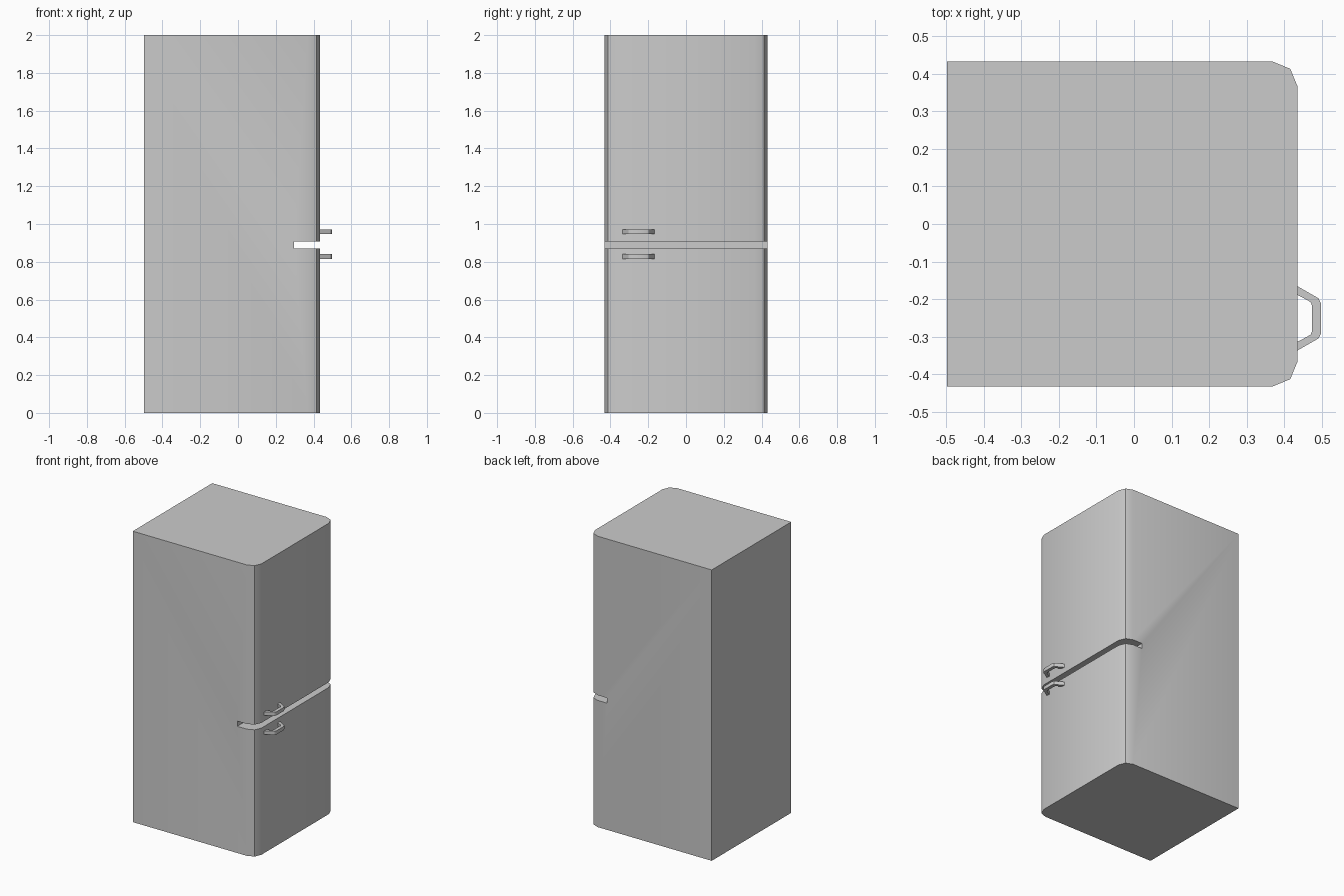
import bpy, bmesh
from mathutils import Vector

if "Cube" in bpy.data.objects:
    bpy.data.objects.remove(bpy.data.objects["Cube"])


def extrude_profile(name, points, direction):
    """Solid from a closed planar outline pushed along a direction."""
    bm = bmesh.new()
    face = bm.faces.new([bm.verts.new(p) for p in points])
    res = bmesh.ops.extrude_face_region(bm, geom=[face])
    moved = [g for g in res["geom"] if isinstance(g, bmesh.types.BMVert)]
    bmesh.ops.translate(bm, verts=moved, vec=Vector(direction))
    bmesh.ops.recalc_face_normals(bm, faces=bm.faces)
    return bm


def finish(name, bm):
    mesh = bpy.data.meshes.new(name)
    bm.to_mesh(mesh)
    bm.free()
    obj = bpy.data.objects.new(name, mesh)
    bpy.context.collection.objects.link(obj)
    bpy.ops.object.select_all(action='DESELECT')
    obj.select_set(True)
    bpy.context.view_layer.objects.active = obj
    bpy.ops.object.shade_smooth_by_angle(angle=0.53)
    return obj


BACK, FRONT, HALF_W = -0.498, 0.435, 0.432
GAP_X, GAP_LOW, GAP_HIGH = 0.297, 0.871, 0.907

# Cabinet: side profile with the gap between the two doors
side = [(BACK, 0), (FRONT, 0), (FRONT, GAP_LOW), (GAP_X, GAP_LOW),
        (GAP_X, GAP_HIGH), (FRONT, GAP_HIGH), (FRONT, 2), (BACK, 2)]
bm = extrude_profile("cabinet", [(x, -HALF_W, z) for x, z in side],
                     (0, 2 * HALF_W, 0))

# Rounded vertical door edges
door_edges = [e for e in bm.edges
              if all(abs(v.co.x - FRONT) < 1e-4 for v in e.verts)
              and abs(e.verts[0].co.y - e.verts[1].co.y) < 1e-4]
bmesh.ops.bevel(bm, geom=door_edges, offset=0.066, segments=2,
                profile=0.5, affect='EDGES')
finish("cabinet", bm)

# Handles: half outline (x, distance from the handle middle), mirrored
outer = [(FRONT - 0.003, 0.087), (0.481, 0.059), (0.491, 0.053),
         (0.497, 0.041)]
inner = [(0.474, 0.033), (0.470, 0.043), (0.462, 0.048),
         (FRONT - 0.003, 0.064)]
MID_Y, THICK = -0.251, 0.025
half = [(x, MID_Y + d) for x, d in outer]
half += [(x, MID_Y - d) for x, d in reversed(outer)]
half += [(x, MID_Y - d) for x, d in reversed(inner)]
half += [(x, MID_Y + d) for x, d in inner]
for name, z in (("upper_handle", 0.946), ("lower_handle", 0.815)):
    bm = extrude_profile(name, [(x, y, z) for x, y in half], (0, 0, THICK))
    finish(name, bm)
